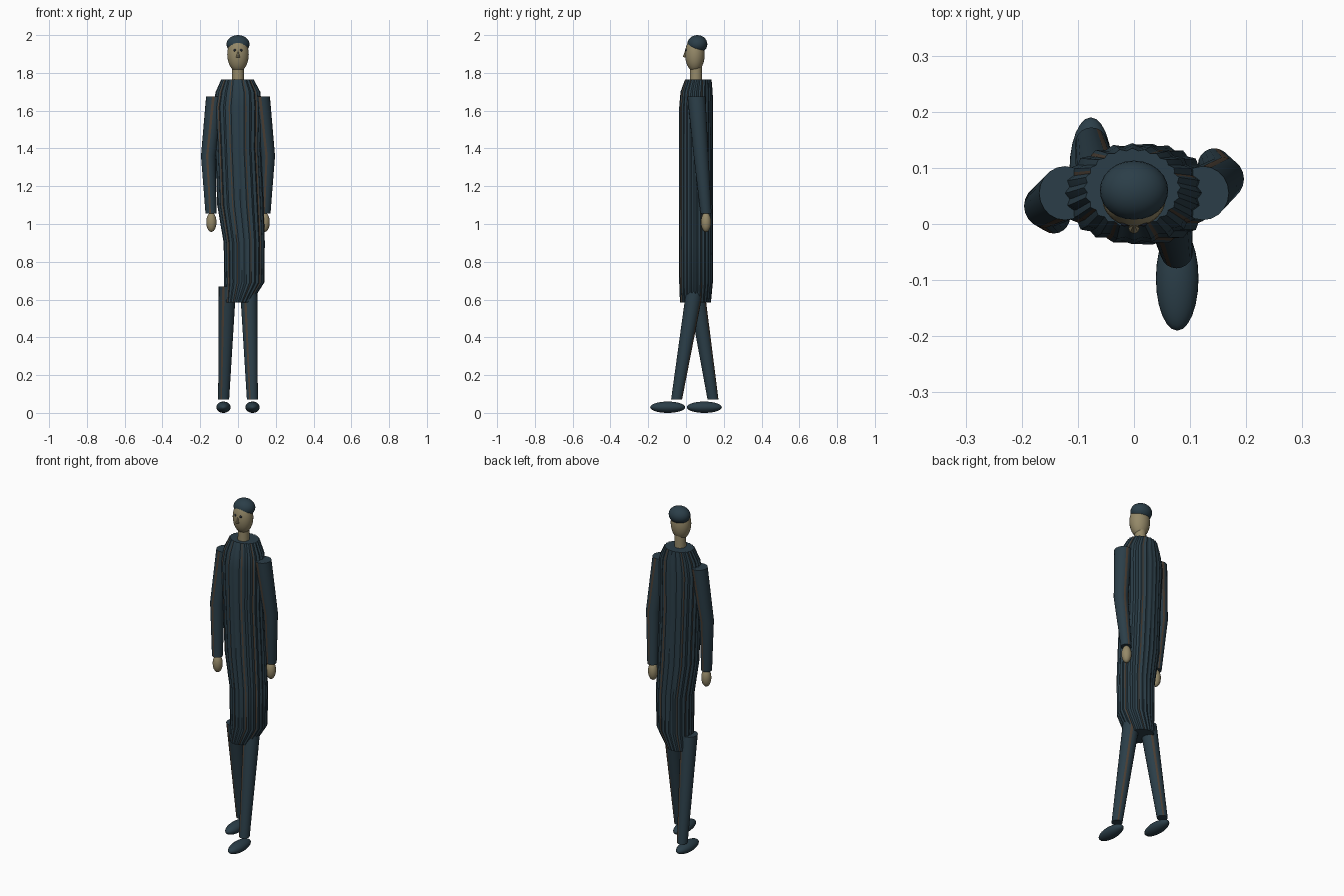
import bpy, bmesh, math

if "Cube" in bpy.data.objects:
    bpy.data.objects.remove(bpy.data.objects["Cube"])


def material(name, rgb):
    m = bpy.data.materials.new(name)
    m.diffuse_color = (*rgb, 1)
    m.use_nodes = True
    m.node_tree.nodes["Principled BSDF"].inputs["Base Color"].default_value = m.diffuse_color
    return m


CLOTH = material("dark_cloth", (0.024, 0.048, 0.065))
STREAK = material("brown_streak", (0.07, 0.05, 0.035))
SKIN = material("skin", (0.30, 0.25, 0.14))
DARK = material("dark_features", (0.015, 0.02, 0.03))


def smooth(ob, angle=40):
    bpy.ops.object.select_all(action='DESELECT')
    ob.select_set(True)
    bpy.context.view_layer.objects.active = ob
    bpy.ops.object.shade_smooth_by_angle(angle=math.radians(angle))


def loft(name, rings, sides, mats, flute=0.0, waves=12, streaks=()):
    """Closed tube through horizontal elliptical rings (z, cx, cy, rx, ry)."""
    bm = bmesh.new()
    loops = []
    for z, cx, cy, rx, ry in rings:
        loop = []
        for i in range(sides):
            a = 2 * math.pi * i / sides
            k = 1 + flute * (math.cos(waves * a) - 1) / 2
            loop.append(bm.verts.new((cx + rx * k * math.cos(a),
                                      cy + ry * k * math.sin(a), z)))
        loops.append(loop)
    for lo, hi in zip(loops, loops[1:]):
        for i in range(sides):
            j = (i + 1) % sides
            f = bm.faces.new((lo[i], lo[j], hi[j], hi[i]))
            f.material_index = 1 if i in streaks else 0
    bm.faces.new(loops[0][::-1])
    bm.faces.new(loops[-1])
    bmesh.ops.recalc_face_normals(bm, faces=bm.faces)
    me = bpy.data.meshes.new(name)
    bm.to_mesh(me)
    bm.free()
    ob = bpy.data.objects.new(name, me)
    bpy.context.collection.objects.link(ob)
    for m in mats:
        me.materials.append(m)
    smooth(ob)
    return ob


def ellipsoid(name, loc, radii, mat, seg=24, rows=14):
    bpy.ops.mesh.primitive_uv_sphere_add(segments=seg, ring_count=rows,
                                         radius=1, location=loc)
    ob = bpy.context.object
    ob.name = name
    ob.scale = radii
    ob.data.materials.append(mat)
    smooth(ob, 60)
    return ob


# Long pleated coat, hem swung to one side
loft("coat", [
    (0.585, 0.000, 0.050, 0.072, 0.082),
    (0.690, 0.033, 0.053, 0.106, 0.089),
    (0.900, 0.033, 0.053, 0.109, 0.090),
    (1.100, 0.013, 0.053, 0.123, 0.089),
    (1.400, 0.000, 0.053, 0.121, 0.089),
    (1.620, -0.003, 0.054, 0.130, 0.090),
    (1.700, 0.000, 0.056, 0.118, 0.085),
    (1.765, -0.003, 0.065, 0.086, 0.070),
], 96, [CLOTH, STREAK], flute=0.06, waves=24,
    streaks=(5, 17, 33, 41, 57, 66, 77, 86))

# Legs in mid stride, feet, arms and hands
for side, tag, ankle, foot, elbow, wrist in (
        (-1, "left", 0.143, 0.097, 0.032, 0.012),
        (1, "right", -0.050, -0.097, 0.080, 0.106)):
    loft(tag + "_leg", [
        (0.07, side * 0.076, ankle, 0.029, 0.029),
        (0.67, side * 0.056, 0.050, 0.046, 0.046),
    ], 20, [CLOTH, STREAK], streaks=(3, 13))
    ellipsoid(tag + "_foot", (side * 0.077, foot, 0.03),
              (0.038, 0.093, 0.03), CLOTH)
    loft(tag + "_arm", [
        (1.055, side * 0.143, wrist, 0.029, 0.029),
        (1.360, side * 0.157, elbow, 0.039, 0.039),
        (1.675, side * 0.123, 0.055, 0.046, 0.048),
    ], 20, [CLOTH, STREAK], streaks=(4, 14))
    ellipsoid(tag + "_hand", (side * 0.141, wrist, 1.01),
              (0.027, 0.027, 0.052), SKIN)
    # Eyes
    ellipsoid(tag + "_eye", (side * 0.017, 0.0015, 1.92),
              (0.007, 0.006, 0.007), DARK, 12, 8)

# Neck and head
loft("neck", [(1.75, 0, 0.053, 0.032, 0.033),
              (1.85, 0, 0.053, 0.030, 0.031)], 20, [SKIN])
ellipsoid("head", (0, 0.047, 1.898), (0.057, 0.052, 0.092), SKIN)
ellipsoid("hair", (0, 0.060, 1.952), (0.061, 0.053, 0.048), CLOTH)

# Nose
bpy.ops.mesh.primitive_cone_add(vertices=8, radius1=0.010, radius2=0.002,
                                depth=0.036, location=(0, -0.005, 1.90))
nose = bpy.context.object
nose.name = "nose"
nose.rotation_euler.x = math.radians(-8)
nose.data.materials.append(SKIN)
smooth(nose)
